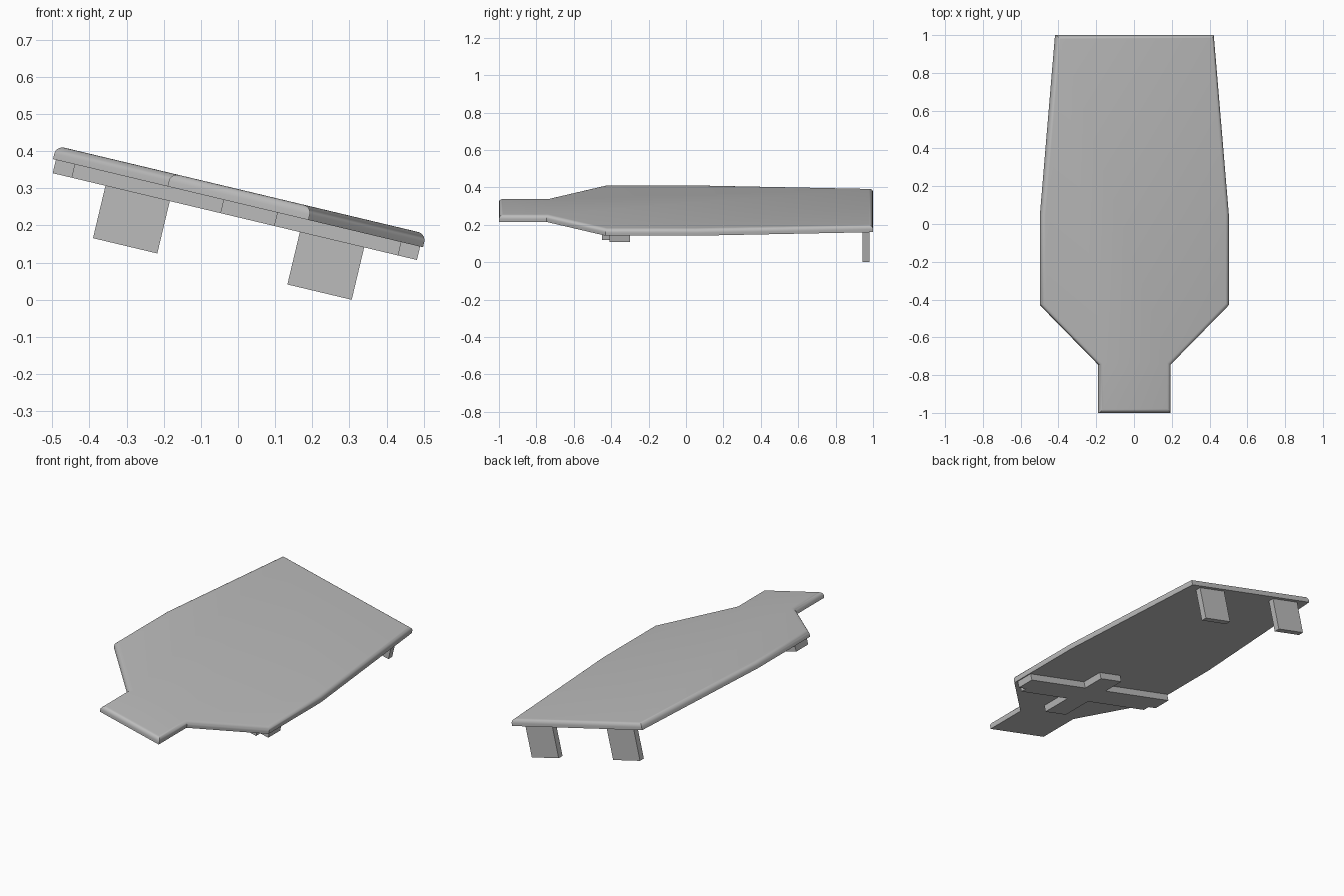
import bpy, bmesh, math
from mathutils import Matrix

cube = bpy.data.objects.get("Cube")
if cube:
    bpy.data.objects.remove(cube, do_unlink=True)

grey = bpy.data.materials.new("grey")
grey.use_nodes = True
colour = (0.5, 0.5, 0.5, 1)
grey.diffuse_color = colour
grey.node_tree.nodes["Principled BSDF"].inputs["Base Color"].default_value = colour

# All parts share one tilted frame whose zero height is the board's underside
FRAME = Matrix.Translation((0, 0, 0.26)) @ Matrix.Rotation(math.radians(13.4), 4, 'Y')


def slab(name, outline, low, high, bevel=0):
    """Extrude an outline between two heights, optionally rounding the top rim."""
    bm = bmesh.new()
    face = bm.faces.new([bm.verts.new((x, y, low)) for x, y in outline])
    ext = bmesh.ops.extrude_face_region(bm, geom=[face])
    top = [v for v in ext["geom"] if isinstance(v, bmesh.types.BMVert)]
    bmesh.ops.translate(bm, verts=top, vec=(0, 0, high - low))
    bmesh.ops.recalc_face_normals(bm, faces=bm.faces)
    if bevel:
        rim = [e for e in bm.edges if all(v in top for v in e.verts)]
        bmesh.ops.bevel(bm, geom=rim, offset=bevel, segments=5, profile=0.5,
                        affect='EDGES', clamp_overlap=True)
    mesh = bpy.data.meshes.new(name)
    bm.to_mesh(mesh)
    bm.free()
    mesh.materials.append(grey)
    obj = bpy.data.objects.new(name, mesh)
    bpy.context.collection.objects.link(obj)
    obj.matrix_world = FRAME
    return obj


# Main board: narrow handle at the front, tapering at the back
half = [(0.195, -1), (0.195, -0.745), (0.512, -0.43), (0.512, 0.05), (0.43, 1)]
board = slab("board", half + [(-x, y) for x, y in reversed(half)], 0, 0.037, 0.022)
bpy.ops.object.select_all(action='DESELECT')
board.select_set(True)
bpy.context.view_layer.objects.active = board
bpy.ops.object.shade_smooth_by_angle(angle=math.radians(35))

# Cross brace under the board, with stepped front corners and two short arms
end, step = 0.504, 0.452
arm_l, arm_r = 0.11, -0.04
back, notch, front = -0.30, -0.41, -0.45
cross = [(end, back), (arm_l, back), (arm_l, -0.165), (arm_r, -0.165),
         (arm_r, back), (-end, back), (-end, notch), (-step, notch),
         (-step, front), (arm_r, front), (arm_r, -0.64), (arm_l, -0.64),
         (arm_l, front), (step, front), (step, notch), (end, notch)]
slab("cross_brace", cross, -0.037, 0)

# Two flat legs at the back
for side, name in ((1, "left_leg"), (-1, "right_leg")):
    inner, outer = side * 0.18, side * 0.358
    slab(name, [(inner, 0.945), (outer, 0.945), (outer, 0.98), (inner, 0.98)], -0.182, 0)
